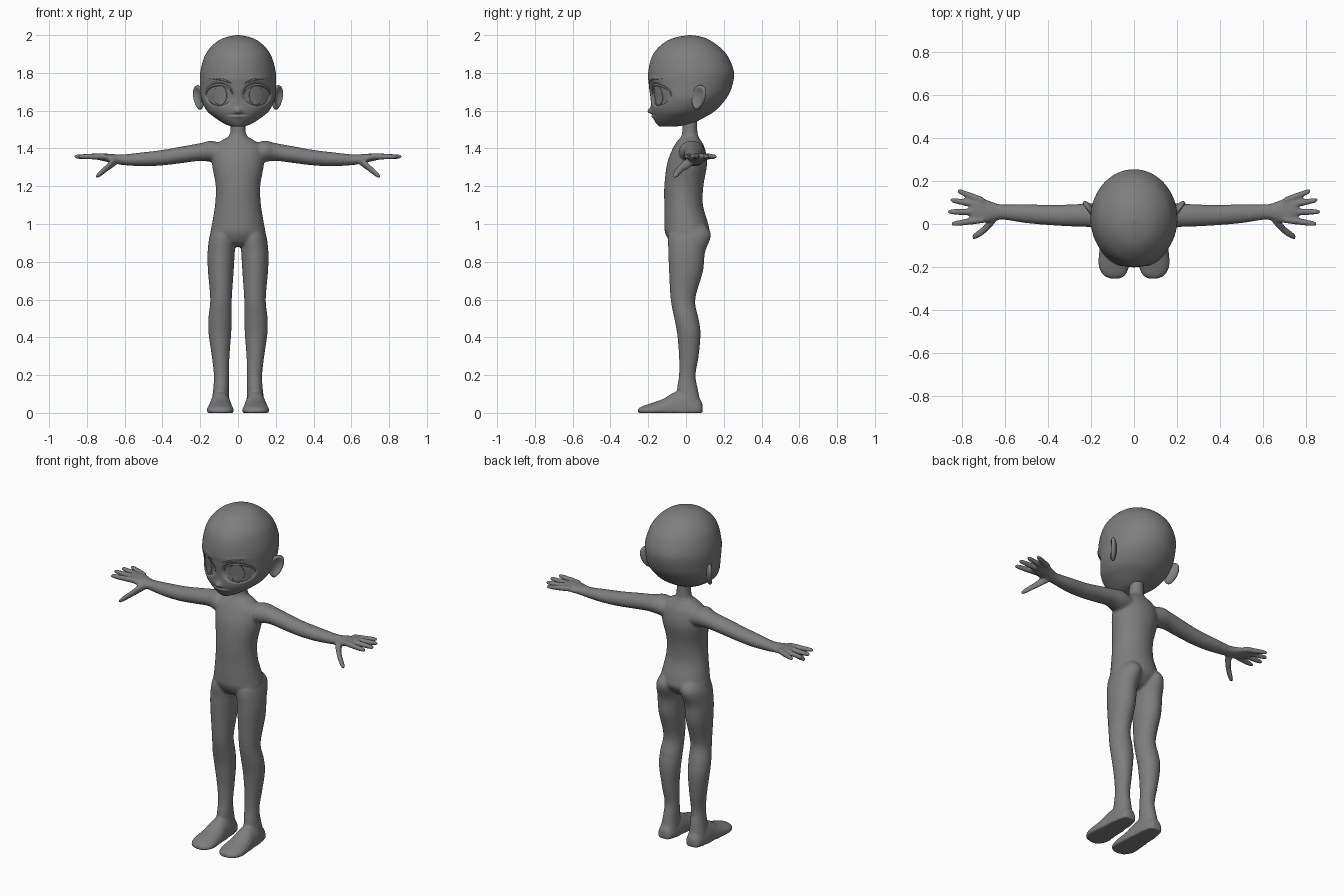
import bpy, bmesh, math
from mathutils import Vector
from mathutils.bvhtree import BVHTree

if "Cube" in bpy.data.objects:
    bpy.data.objects.remove(bpy.data.objects["Cube"], do_unlink=True)

clay = bpy.data.materials.new("grey_clay")
clay.use_nodes = True
clay.diffuse_color = (0.21, 0.21, 0.21, 1)
clay.node_tree.nodes["Principled BSDF"].inputs["Base Color"].default_value = (0.21, 0.21, 0.21, 1)


def spline(rows, steps):
    """Smoothly resample rows of numbers."""
    rows = [Vector(r) for r in rows]
    out = []
    for i in range(len(rows) - 1):
        a, b, c, d = (rows[min(max(k, 0), len(rows) - 1)] for k in (i - 1, i, i + 1, i + 2))
        for s in range(steps):
            t = s / steps
            out.append(b + (c - a) * (t / 2) + (a * 2 - b * 5 + c * 4 - d) * (t * t / 2)
                       + (b * 3 - a - c * 3 + d) * (t ** 3 / 2))
    return out + [rows[-1]]


def loft(bm, axis, rows, side=1, steps=6, segs=32, floor=None):
    """Closed tube along an axis; rows are (position, centre a, centre b, radius a, radius b)."""
    a, b = [k for k in range(3) if k != axis]
    rings = []
    for t, ca, cb, ra, rb in spline(rows, steps):
        ring = []
        for k in range(segs):
            ang = math.tau * k / segs
            p = [0, 0, 0]
            p[axis] = t
            p[a] = ca + max(ra, 0.002) * math.cos(ang)
            p[b] = cb + max(rb, 0.002) * math.sin(ang)
            p[0] *= side
            if floor is not None:
                p[2] = max(p[2], floor)
            ring.append(bm.verts.new(p))
        rings.append(ring)
    for r, s in zip(rings, rings[1:]):
        for k in range(segs):
            n = (k + 1) % segs
            bm.faces.new((r[k], r[n], s[n], s[k]))
    bm.faces.new(rings[0])
    bm.faces.new(rings[-1])


def front_back(rows):
    """Turn (z, half width, front y, back y) into loft rows."""
    return [(z, 0, (f + b) / 2, w, (b - f) / 2) for z, w, f, b in rows]


def finish(bm, name):
    bmesh.ops.recalc_face_normals(bm, faces=bm.faces[:])
    for f in bm.faces:
        f.smooth = True
    me = bpy.data.meshes.new(name)
    bm.to_mesh(me)
    bm.free()
    me.materials.append(clay)
    ob = bpy.data.objects.new(name, me)
    bpy.context.collection.objects.link(ob)
    return ob


# Body: overlapping limbs fused into one skin
body = bmesh.new()
loft(body, 2, front_back([
    (1.58, .04, -.02, .06), (1.5, .04, -.02, .06), (1.465, .05, -.025, .065), (1.44, .09, -.045, .08),
    (1.4, .135, -.07, .1), (1.32, .138, -.1, .112), (1.2, .118, -.115, .092), (1.1, .122, -.115, .09),
    (1.0, .138, -.115, .118), (.95, .145, -.11, .122), (.9, .12, -.08, .08), (.88, .06, -.04, .04)]))

THIGH_TO_ANKLE = [
    (1.02, .07, .02, .03, .05), (.95, .078, .02, .068, .112), (.85, .089, .004, .072, .097),
    (.75, .091, 0, .068, .09), (.6, .09, -.016, .057, .065), (.5, .095, .002, .062, .064),
    (.42, .096, .015, .06, .062), (.3, .092, .015, .047, .052), (.2, .088, .007, .04, .044),
    (.12, .09, .008, .042, .056), (.04, .093, .02, .05, .06)]
FOOT = [
    (.088, .093, .015, .02, .03), (.07, .093, .015, .043, .06), (0, .093, .015, .056, .1),
    (-.06, .093, .015, .06, .095), (-.12, .094, .015, .067, .06), (-.19, .094, .012, .072, .038),
    (-.235, .092, .01, .055, .024), (-.254, .09, .008, .025, .012)]
ARM = [
    (.06, .025, 1.37, .06, .05), (.14, .03, 1.384, .068, .056), (.2, .04, 1.381, .056, .047),
    (.3, .04, 1.366, .051, .044), (.4, .042, 1.351, .047, .041), (.5, .048, 1.343, .044, .037),
    (.6, .055, 1.34, .036, .029), (.64, .057, 1.343, .039, .026), (.69, .06, 1.35, .055, .022),
    (.735, .068, 1.356, .056, .018), (.765, .073, 1.357, .04, .012)]
THUMB = [
    (.635, .04, 1.34, .02, .02), (.67, .005, 1.318, .027, .025), (.7, -.028, 1.292, .021, .02),
    (.73, -.05, 1.268, .018, .018), (.748, -.059, 1.254, .012, .012), (.755, -.062, 1.249, .004, .004)]
FINGERS = [(.02, .85, .0), (.055, .868, .057), (.085, .856, .112), (.108, .822, .155)]

for side in (1, -1):
    loft(body, 2, THIGH_TO_ANKLE, side)
    loft(body, 1, FOOT, side, floor=0)
    loft(body, 0, ARM, side)
    loft(body, 0, THUMB, side, segs=16)
    for y0, tip, y1 in FINGERS:
        shape = [(0, .016), (.35, .016), (.75, .014), (.94, .011), (1, .004)]
        loft(body, 0, [(.7 + (tip - .7) * t, y0 + (y1 - y0) * t, 1.357, r, r) for t, r in shape],
             side, segs=16)
body_ob = finish(body, "body")
skin = body_ob.modifiers.new("fuse", 'REMESH')
skin.mode = 'VOXEL'
skin.voxel_size = 0.007
skin.use_smooth_shade = True
relax = body_ob.modifiers.new("relax", 'SMOOTH')
relax.factor = 0.5
relax.iterations = 6


# Head: skull loft with the face pushed in and out
def bump(x, z, cx, cz, sx, sz):
    return math.exp(-((x - cx) / sx) ** 2 - ((z - cz) / sz) ** 2)


head = bmesh.new()
loft(head, 2, front_back([
    (2.0, .008, .015, .03), (1.99, .06, -.045, .085), (1.97, .105, -.1, .132), (1.93, .15, -.15, .185),
    (1.88, .18, -.183, .226), (1.8, .2, -.2, .254), (1.72, .201, -.195, .241), (1.66, .195, -.187, .21),
    (1.6, .165, -.184, .155), (1.56, .118, -.173, .09), (1.53, .07, -.156, .025),
    (1.515, .03, -.14, -.06)]), steps=10, segs=144)
for v in head.verts:
    x, y, z = abs(v.co.x), v.co.y, v.co.z
    if y < 0:
        d = ((x - .1) / .074) ** 2 + ((z - 1.685) / .058) ** 2
        k = min(max((1.25 - d) / .5, 0), 1)
        v.co.y += .016 * k * k * (3 - 2 * k)               # eye sockets
        v.co.y -= .02 * bump(x, z, 0, 1.597, .018, .016)   # nose
        v.co.y -= .005 * bump(x, z, 0, 1.567, .035, .008)  # lower lip
        v.co.y += .007 * bump(x, z, 0, 1.579, .045, .004)  # mouth line
        v.co.y -= .005 * bump(x, z, .1, 1.765, .07, .015)  # brow ridge
head.normal_update()
surface = BVHTree.FromBMesh(head)
finish(head, "head")


def on_face(x, z, lift=0.0):
    hit = surface.ray_cast(Vector((x, -1, z)), Vector((0, 1, 0)))[0]
    return Vector((x, hit.y - lift, z))


def stroke(name, pts, radius, side, closed=False):
    """Thin tapered tube laid on the face."""
    cu = bpy.data.curves.new(name, 'CURVE')
    cu.dimensions = '3D'
    cu.bevel_depth = radius
    cu.bevel_resolution = 2
    sp = cu.splines.new('POLY')
    sp.points.add(len(pts) - 1)
    for i, (p, (x, z)) in enumerate(zip(sp.points, pts)):
        p.co = (*on_face(side * x, z), 1)
        p.radius = 1 if closed else .2 + .8 * math.sin(math.pi * i / (len(pts) - 1))
    sp.use_cyclic_u = closed
    cu.materials.append(clay)
    ob = bpy.data.objects.new(name, cu)
    bpy.context.collection.objects.link(ob)
    bpy.ops.object.select_all(action='DESELECT')
    ob.select_set(True)
    bpy.context.view_layer.objects.active = ob
    bpy.ops.object.convert(target='MESH')


def oval(cx, cz, rx, rz, a0, a1, n):
    return [(cx + rx * math.cos(math.radians(a0 + (a1 - a0) * i / n)),
             cz + rz * math.sin(math.radians(a0 + (a1 - a0) * i / n))) for i in range(n + 1)]


for side, label in ((1, "left"), (-1, "right")):
    # Eyes: iris plate, rim, lids and brow
    iris = bmesh.new()
    rings = [[iris.verts.new(on_face(side * x, z, .003))
              for x, z in oval(.095, 1.682, .034 * r, .05 * r, 0, 360, 32)[:-1]] for r in (.05, .5, 1)]
    iris.faces.new(rings[0])
    for a, b in zip(rings, rings[1:]):
        for k in range(32):
            n = (k + 1) % 32
            iris.faces.new((a[k], a[n], b[n], b[k]))
    iris_ob = finish(iris, label + "_iris")
    if iris_ob.data.polygons[0].normal.y > 0:
        iris_ob.data.flip_normals()
    stroke(label + "_iris_rim", oval(.095, 1.682, .034, .05, 0, 360, 32)[:-1], .003, side, True)
    stroke(label + "_upper_lid", oval(.1, 1.683, .07, .056, -5, 175, 24), .008, side)
    stroke(label + "_lower_lid", oval(.1, 1.683, .064, .055, 215, 330, 16), .004, side)
    stroke(label + "_eyebrow", spline([(.035, 1.745), (.08, 1.763), (.15, 1.77)], 8), .005, side)

    # Ears: flattened ball with a hollow on the outer face
    ear = bmesh.new()
    bmesh.ops.create_uvsphere(ear, u_segments=32, v_segments=24, radius=1)
    for v in ear.verts:
        x, y, z = v.co
        r = y * y + z * z
        if x > 0 and r < .7:
            x -= 1.1 * (1 - r / .7)
        y, z = y * .043 * (1 + .2 * z), z * .065
        x *= .02
        turn = math.radians(36)
        x, y = x * math.cos(turn) + y * math.sin(turn), y * math.cos(turn) - x * math.sin(turn)
        v.co = (side * (.207 + x + .1 * z), .067 + y + .15 * z, 1.67 + z)
    finish(ear, label + "_ear")
